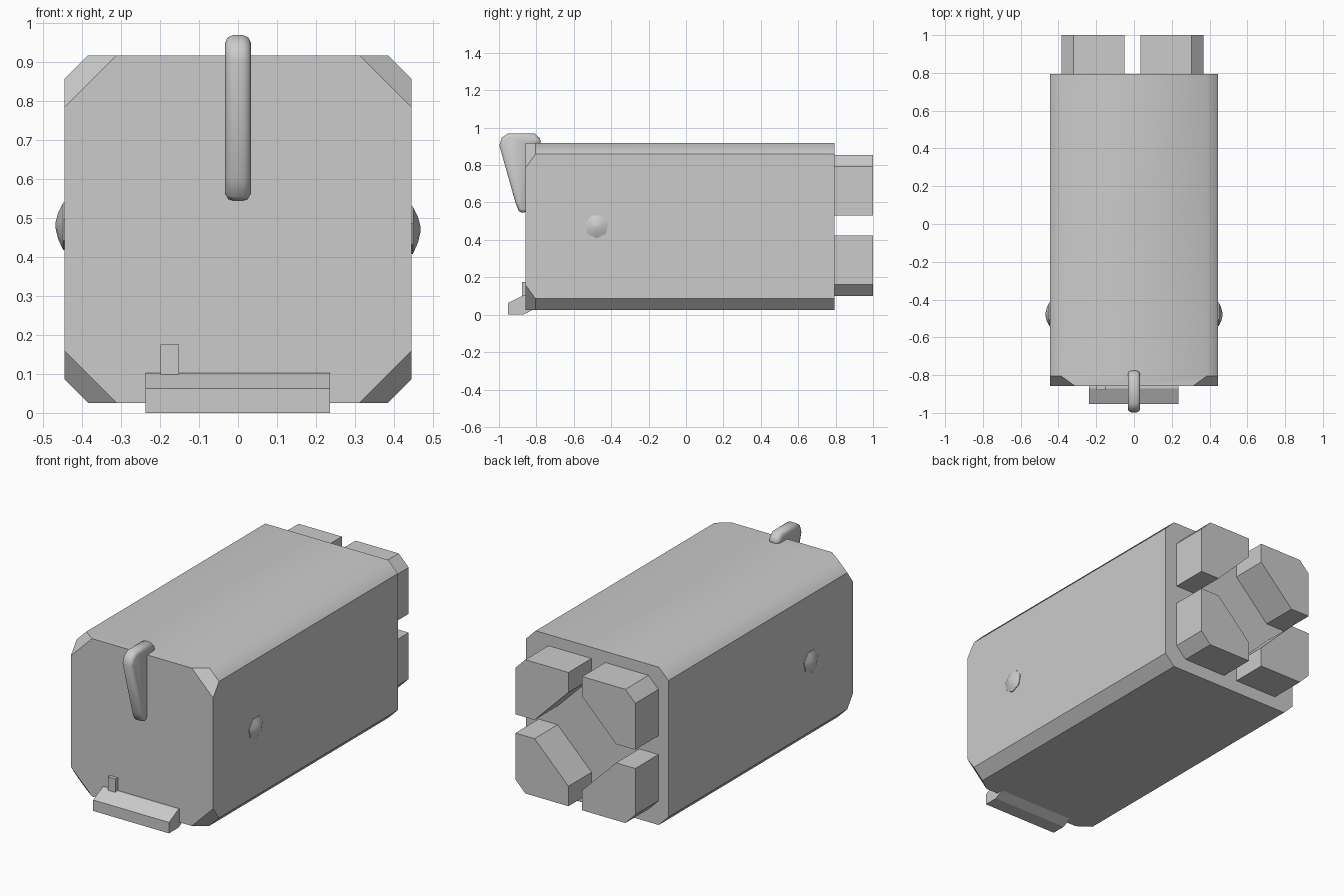
import bpy, bmesh
from math import cos, sin, pi, radians

if "Cube" in bpy.data.objects:
    bpy.data.objects.remove(bpy.data.objects["Cube"])


def finish(name, bm, smooth=None):
    bmesh.ops.recalc_face_normals(bm, faces=bm.faces)
    me = bpy.data.meshes.new(name)
    bm.to_mesh(me)
    bm.free()
    ob = bpy.data.objects.new(name, me)
    bpy.context.collection.objects.link(ob)
    if smooth:
        bpy.ops.object.select_all(action='DESELECT')
        ob.select_set(True)
        bpy.context.view_layer.objects.active = ob
        bpy.ops.object.shade_smooth_by_angle(angle=radians(smooth))
    return ob


def loft(rings):
    """Skin a list of equal-length point rings and cap both ends."""
    bm = bmesh.new()
    vs = [[bm.verts.new(p) for p in r] for r in rings]
    n = len(vs[0])
    for a, b in zip(vs, vs[1:]):
        for i in range(n):
            j = (i + 1) % n
            bm.faces.new((a[i], a[j], b[j], b[i]))
    bm.faces.new(vs[0])
    bm.faces.new(vs[-1])
    return bm


# main body: chamfered box whose corner cuts widen at the front
W, Z0, Z1 = 0.445, 0.026, 0.918


def octagon(y, c, d):
    half = [(W - c, Z0), (W, Z0 + d), (W, Z1 - d), (W - c, Z1)]
    pts = half + [(-x, z) for x, z in reversed(half)]
    return [(x, y, z) for x, z in pts]


body_bm = loft([octagon(0.793, 0.06, 0.06), octagon(-0.805, 0.06, 0.06),
                octagon(-0.858, 0.133, 0.133)])
bmesh.ops.dissolve_limit(body_bm, angle_limit=radians(1),
                         verts=body_bm.verts, edges=body_bm.edges)
body = finish("body", body_bm, 30)
# soften the long edges beside the top face
for e in body.data.edges:
    a, b = (body.data.vertices[i].co for i in e.vertices)
    if min(a.z, b.z) > 0.91 and abs(a.y - b.y) > 1:
        e.use_edge_sharp = False

# four rear lugs, each with a small outer and a large inner chamfer
CX, CZ = -0.008, 0.477
LUG = [(0.043, 0.265), (0.043, 0.378), (0.313, 0.378), (0.375, 0.315),
       (0.375, 0.053), (0.255, 0.053)]
for sx, side in ((1, "right"), (-1, "left")):
    for sz, level in ((1, "upper"), (-1, "lower")):
        rings = [[(CX + sx * u, y, CZ + sz * v) for u, v in LUG]
                 for y in (0.78, 1.0)]
        finish(f"rear_lug_{level}_{side}", loft(rings))

# side buttons: seven-sided shallow domes
for s, z in ((1, 0.472), (-1, 0.482)):
    rings = [[(s * x, -0.478 + r * sin(2 * pi * k / 7),
               z - r * cos(2 * pi * k / 7)) for k in range(7)]
             for x, r in ((0.43, 0.064), (0.449, 0.064), (0.462, 0.035), (0.469, 0.006))]
    finish("side_button_" + ("right" if s > 0 else "left"), loft(rings), 50)

# front hook: slanted rounded bar that bends over the top edge
HOOK = [(-0.998, 0.905), (-0.985, 0.947), (-0.95, 0.97), (-0.81, 0.97),
        (-0.783, 0.945), (-0.77, 0.908), (-0.83, 0.90), (-0.845, 0.56),
        (-0.865, 0.538), (-0.895, 0.555), (-0.912, 0.60)]
hook = finish("front_hook", loft([[(x, y, z) for y, z in HOOK]
                                  for x in (-0.033, 0.033)]))
bev = hook.modifiers.new("round", 'BEVEL')
bev.width = 0.02
bev.segments = 2
bev.limit_method = 'ANGLE'
bev.angle_limit = radians(60)
bpy.ops.object.select_all(action='DESELECT')
hook.select_set(True)
bpy.context.view_layer.objects.active = hook
bpy.ops.object.modifier_apply(modifier="round")
bpy.ops.object.shade_smooth_by_angle(angle=radians(60))

# bottom front lip
LIP = [(-0.953, 0.0), (-0.953, 0.062), (-0.87, 0.103), (-0.84, 0.103),
       (-0.81, 0.03), (-0.87, 0.0)]
finish("front_lip", loft([[(x, y, z) for y, z in LIP] for x in (-0.238, 0.236)]))

# small tab above the lip
TAB = [(-0.199, 0.08), (-0.151, 0.08), (-0.151, 0.175), (-0.199, 0.175)]
finish("front_tab", loft([[(x, y, z) for x, z in TAB] for y in (-0.878, -0.85)]))
